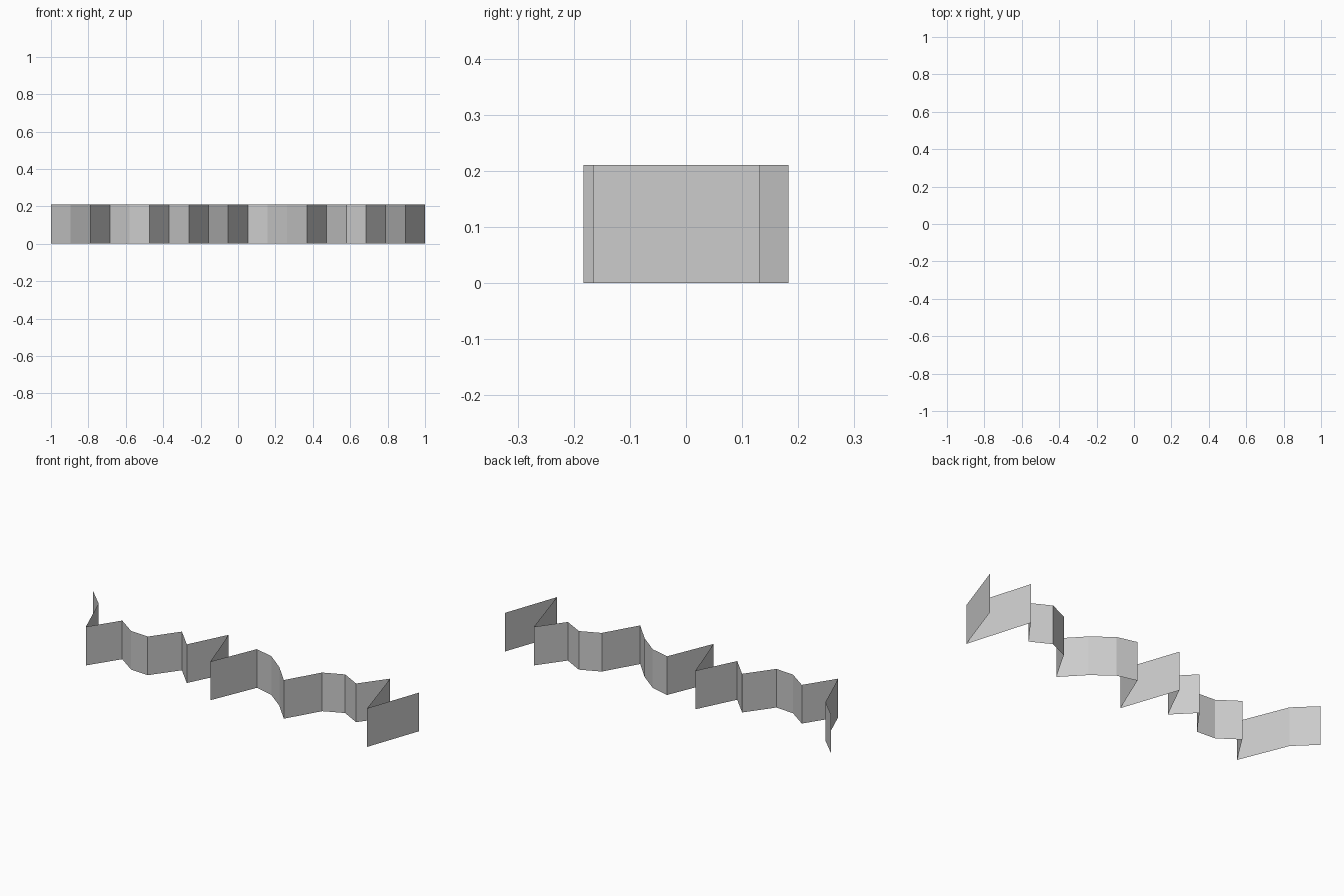
import bpy
import bmesh

if "Cube" in bpy.data.objects:
    bpy.data.objects.remove(bpy.data.objects["Cube"])

# Depth of each fold line, evenly spaced along the length
FOLDS = [0.18, 0.077, -0.183, -0.02, -0.094, -0.101, 0.043, -0.065, 0.145, -0.163,
         0.088, 0.061, -0.02, -0.132, 0.049, 0.096, 0.04, 0.183, -0.166, 0.132]
LENGTH = 2.0
HEIGHT = 0.2105


def folded_strip(name, folds, length, height):
    """Open sheet: a zigzag path extruded straight up."""
    bm = bmesh.new()
    step = length / (len(folds) - 1)
    path = [bm.verts.new((-length / 2 + i * step, y, 0)) for i, y in enumerate(folds)]
    edges = [bm.edges.new(pair) for pair in zip(path, path[1:])]
    result = bmesh.ops.extrude_edge_only(bm, edges=edges)
    top = [v for v in result["geom"] if isinstance(v, bmesh.types.BMVert)]
    bmesh.ops.translate(bm, verts=top, vec=(0, 0, height))

    # Panels face the front
    bm.normal_update()
    bmesh.ops.reverse_faces(bm, faces=[f for f in bm.faces if f.normal.y > 0])
    mesh = bpy.data.meshes.new(name)
    bm.to_mesh(mesh)
    bm.free()
    obj = bpy.data.objects.new(name, mesh)
    bpy.context.collection.objects.link(obj)
    return obj


# Folded wall strip, flat shaded
folded_strip("folded_strip", FOLDS, LENGTH, HEIGHT)
